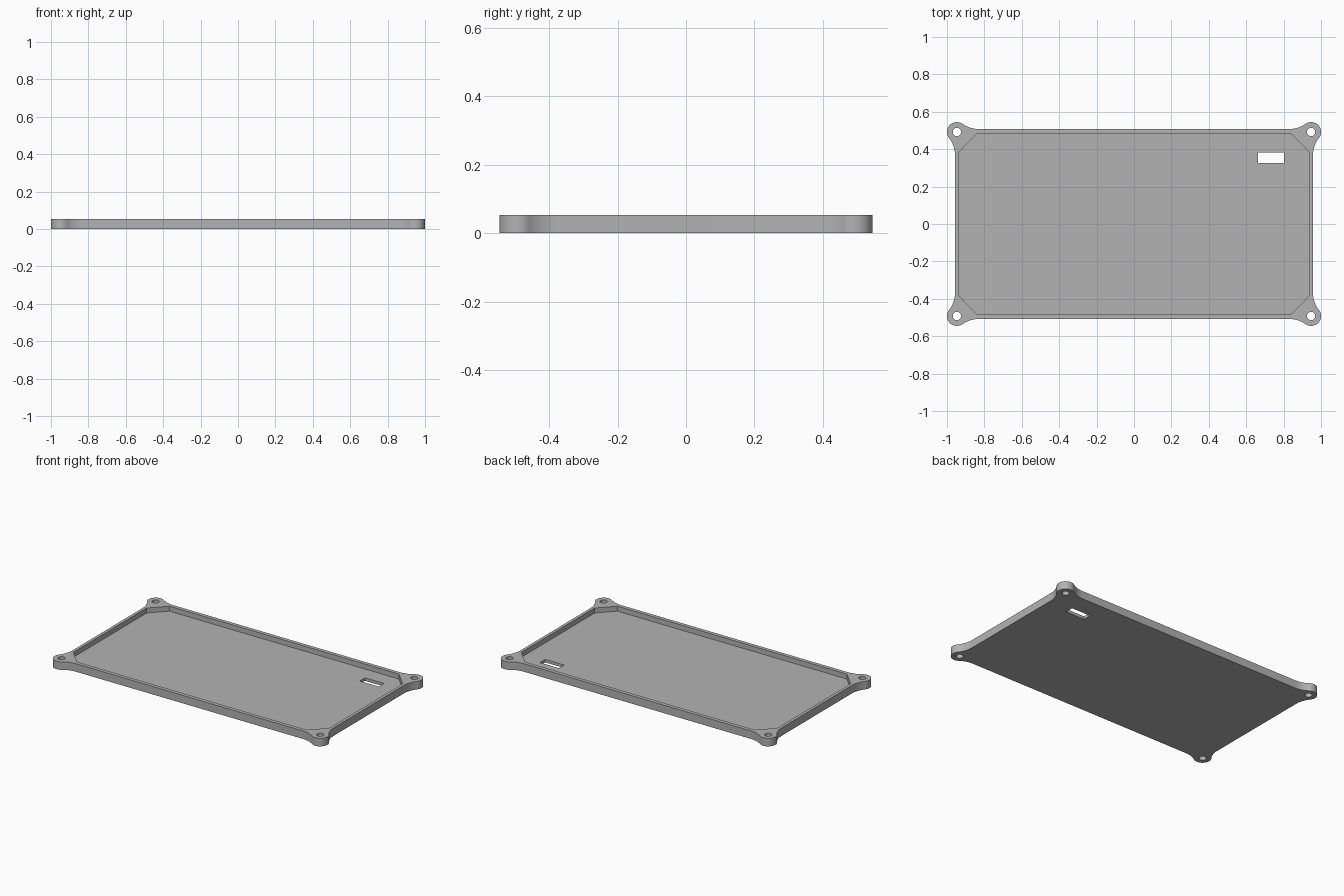
import bpy, bmesh
from math import sin, cos, pi, atan2, sqrt, radians

old = bpy.data.objects.get("Cube")
if old:
    bpy.data.objects.remove(old, do_unlink=True)

HEIGHT, FLOOR = 0.053, 0.02        # tray height and floor thickness
RAIL_X, RAIL_Y = 0.957, 0.508      # outer straight sides
EAR_X, EAR_Y, EAR_R = 0.947, 0.492, 0.053
FILLET, HOLE_R = 0.15, 0.022

grey = bpy.data.materials.new("grey plastic")
grey.use_nodes = True
colour = (0.45, 0.45, 0.45, 1)
grey.diffuse_color = colour
grey.node_tree.nodes["Principled BSDF"].inputs["Base Color"].default_value = colour


def arc(cx, cy, r, a0, a1, n):
    return [(cx + r * cos(a0 + (a1 - a0) * i / n),
             cy + r * sin(a0 + (a1 - a0) * i / n)) for i in range(n + 1)]


def four_way(corner):
    """Mirror one corner's points into a closed outline."""
    pts = []
    for sx, sy, step in ((1, 1, 1), (1, -1, -1), (-1, -1, 1), (-1, 1, -1)):
        pts += [(x * sx, y * sy) for x, y in corner[::step]]
    return pts


def prism(name, outline, z0, z1):
    bm = bmesh.new()
    face = bm.faces.new([bm.verts.new((x, y, z0)) for x, y in outline])
    top = bmesh.ops.extrude_face_region(bm, geom=[face])["geom"]
    bmesh.ops.translate(bm, vec=(0, 0, z1 - z0),
                        verts=[v for v in top if isinstance(v, bmesh.types.BMVert)])
    bmesh.ops.recalc_face_normals(bm, faces=bm.faces)
    mesh = bpy.data.meshes.new(name)
    bm.to_mesh(mesh)
    bm.free()
    mesh.materials.append(grey)
    obj = bpy.data.objects.new(name, mesh)
    bpy.context.collection.objects.link(obj)
    return obj


# Corner outline: concave fillet, round screw ear, concave fillet
reach = FILLET + EAR_R
fy = RAIL_Y + FILLET
fx = EAR_X - sqrt(reach ** 2 - (fy - EAR_Y) ** 2)
gx = RAIL_X + FILLET
gy = EAR_Y - sqrt(reach ** 2 - (gx - EAR_X) ** 2)
a = atan2(EAR_Y - fy, EAR_X - fx)
b = atan2(EAR_Y - gy, EAR_X - gx)
corner = arc(fx, fy, FILLET, -pi / 2, a, 12)
corner += arc(EAR_X, EAR_Y, EAR_R, a + pi, b - pi, 32)[1:]
corner += arc(gx, gy, FILLET, b, pi, 12)[1:]
tray = prism("tray", four_way(corner), 0, HEIGHT)

# Cutters: chamfered pocket, cable slot, screw holes
cutters = [
    prism("pocket_cutter", four_way([(0.84, 0.483), (0.937, 0.383)]), FLOOR, 0.2),
    prism("slot_cutter", [(0.663, 0.326), (0.803, 0.326),
                          (0.803, 0.381), (0.663, 0.381)], -0.1, 0.1),
]
for sx in (-1, 1):
    for sy in (-1, 1):
        ring = arc(sx * EAR_X, sy * EAR_Y, HOLE_R, 0, 2 * pi, 32)[:-1]
        cutters.append(prism("hole_cutter", ring, -0.1, 0.1))

bpy.ops.object.select_all(action="DESELECT")
bpy.context.view_layer.objects.active = tray
tray.select_set(True)
for cutter in cutters:
    cutter.hide_render = True
    mod = tray.modifiers.new("cut", "BOOLEAN")
    mod.operation = "DIFFERENCE"
    mod.solver = "EXACT"
    mod.object = cutter
    bpy.ops.object.modifier_apply(modifier=mod.name)
    bpy.data.objects.remove(cutter, do_unlink=True)

bpy.ops.object.shade_smooth_by_angle(angle=radians(30))
